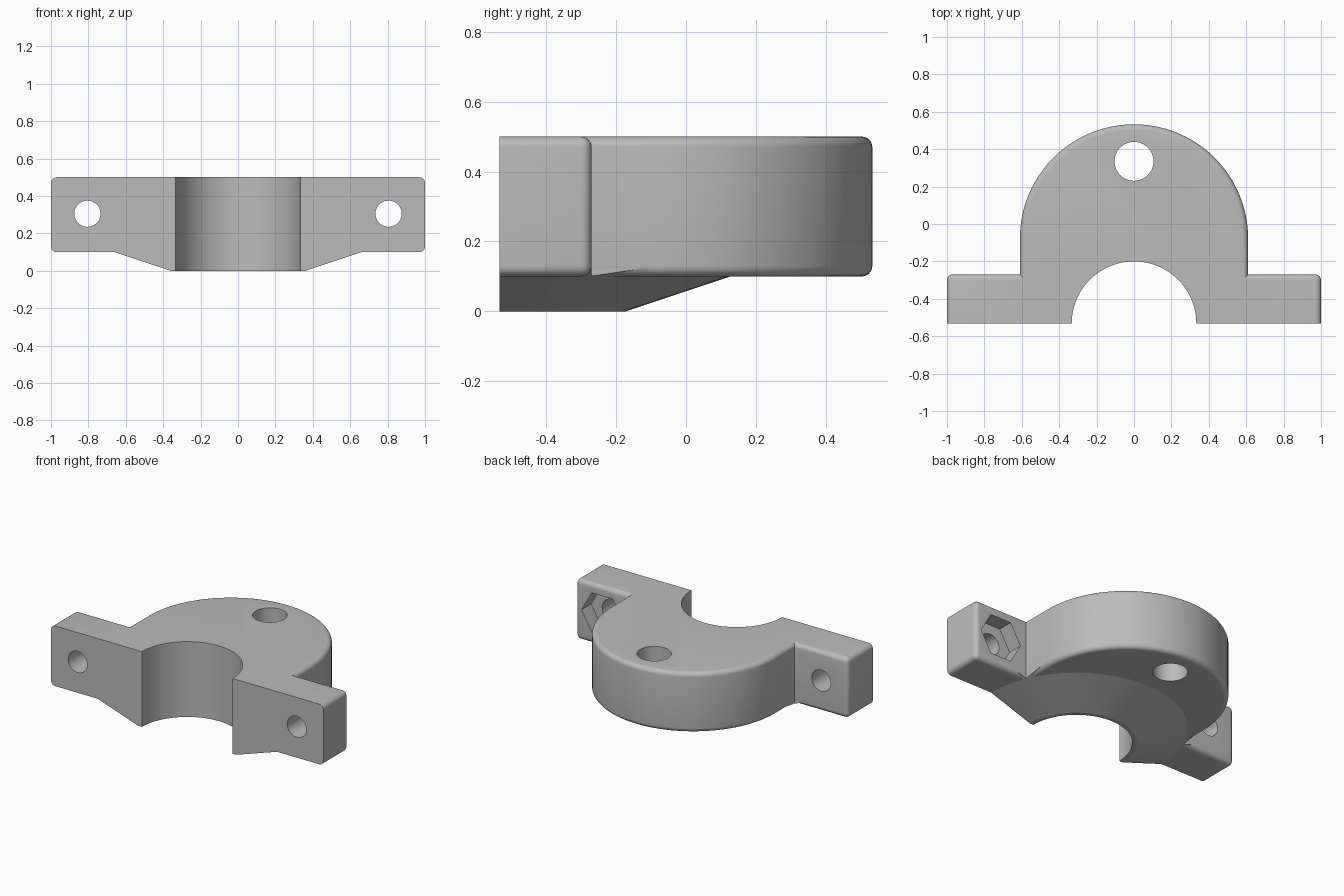
import bpy
import math

default = bpy.data.objects.get("Cube")
if default:
    bpy.data.objects.remove(default, do_unlink=True)

FRONT, EAR_BACK, BACK = -0.533, -0.27, 0.533
BOTTOM, TOP = 0.1, 0.5
RADIUS, BORE = 0.61, 0.333
EAR_X, BOLT_Z = 0.805, 0.305
OVER = FRONT - 0.2          # stock left in front, trimmed flat at the end


def prism(name, outline, z0, z1):
    """Solid made from an xy outline (counter-clockwise)."""
    n = len(outline)
    verts = [(x, y, z) for z in (z0, z1) for x, y in outline]
    faces = [list(range(n))[::-1], list(range(n, 2 * n))]
    faces += [(i, (i + 1) % n, n + (i + 1) % n, n + i) for i in range(n)]
    mesh = bpy.data.meshes.new(name)
    mesh.from_pydata(verts, [], faces)
    obj = bpy.data.objects.new(name, mesh)
    bpy.context.collection.objects.link(obj)
    return obj


def box(name, x0, x1, y0, y1, z0, z1):
    return prism(name, [(x0, y0), (x1, y0), (x1, y1), (x0, y1)], z0, z1)


def cylinder(name, radius, depth, location, sides=64, along_y=False):
    bpy.ops.mesh.primitive_cylinder_add(
        vertices=sides, radius=radius, depth=depth, location=location,
        rotation=(math.pi / 2 if along_y else 0, 0, 0))
    obj = bpy.context.object
    obj.name = name
    return obj


def apply(obj, mod):
    bpy.context.view_layer.objects.active = obj
    bpy.ops.object.modifier_apply(modifier=mod.name)


def combine(obj, other, operation):
    mod = obj.modifiers.new(operation, 'BOOLEAN')
    mod.operation, mod.object, mod.solver = operation, other, 'EXACT'
    apply(obj, mod)
    bpy.data.objects.remove(other, do_unlink=True)


def round_edges(obj):
    mod = obj.modifiers.new("rounding", 'BEVEL')
    mod.width, mod.segments = 0.03, 6
    mod.limit_method, mod.angle_limit = 'ANGLE', math.radians(60)
    apply(obj, mod)


# Rounded half-disc body
steps = 48
arc = [(RADIUS * math.cos(math.pi * i / steps),
        BACK - RADIUS + RADIUS * math.sin(math.pi * i / steps))
       for i in range(steps + 1)]
clamp = prism("clamp_half", [(-RADIUS, OVER), (RADIUS, OVER)] + arc, BOTTOM, TOP)
round_edges(clamp)

# Bar forming both bolt ears
ears = box("ears", -1, 1, OVER, EAR_BACK, BOTTOM, TOP)
round_edges(ears)
combine(clamp, ears, 'UNION')

# Conical collar underneath, trimmed where it would pass the side walls
bpy.ops.mesh.primitive_cone_add(vertices=96, radius1=0.36, radius2=0.75,
                                depth=0.13, location=(0, FRONT, 0.065))
collar = bpy.context.object
for side in (-1, 1):
    x0, x1 = sorted((side * (RADIUS - 0.001), side * 1.2))
    combine(collar, box("trim", x0, x1, EAR_BACK - 0.001, 0.5, -0.1, 0.3), 'DIFFERENCE')
combine(clamp, collar, 'UNION')

# Shaft bore, flat mating face and vertical hole
combine(clamp, cylinder("bore", BORE, 2, (0, FRONT, 0), 96), 'DIFFERENCE')
combine(clamp, box("front_trim", -2, 2, -2, FRONT, -1, 1), 'DIFFERENCE')
combine(clamp, cylinder("oil_hole", 0.104, 2, (0, 0.335, 0)), 'DIFFERENCE')

# Bolt holes in the ears
for side in (-1, 1):
    combine(clamp, cylinder("bolt_hole", 0.07, 1, (side * EAR_X, -0.4, BOLT_Z), 48, True),
            'DIFFERENCE')

# Hexagonal nut pocket behind the left ear, points to the sides
pocket_depth = 0.1
pocket = cylinder("nut_pocket", 0.152, 0.4,
                  (EAR_X, EAR_BACK - pocket_depth + 0.2, BOLT_Z), 6, True)
pocket.rotation_euler = (math.pi / 2, math.pi / 6, 0)
combine(clamp, pocket, 'DIFFERENCE')

# Plain grey finish
grey = bpy.data.materials.new("plain_grey")
grey.use_nodes = True
grey.diffuse_color = (0.5, 0.5, 0.5, 1)
grey.node_tree.nodes["Principled BSDF"].inputs["Base Color"].default_value = (0.5, 0.5, 0.5, 1)
clamp.data.materials.clear()
clamp.data.materials.append(grey)

bpy.ops.object.select_all(action='DESELECT')
clamp.select_set(True)
bpy.context.view_layer.objects.active = clamp
bpy.ops.object.shade_smooth_by_angle(angle=math.radians(17))
